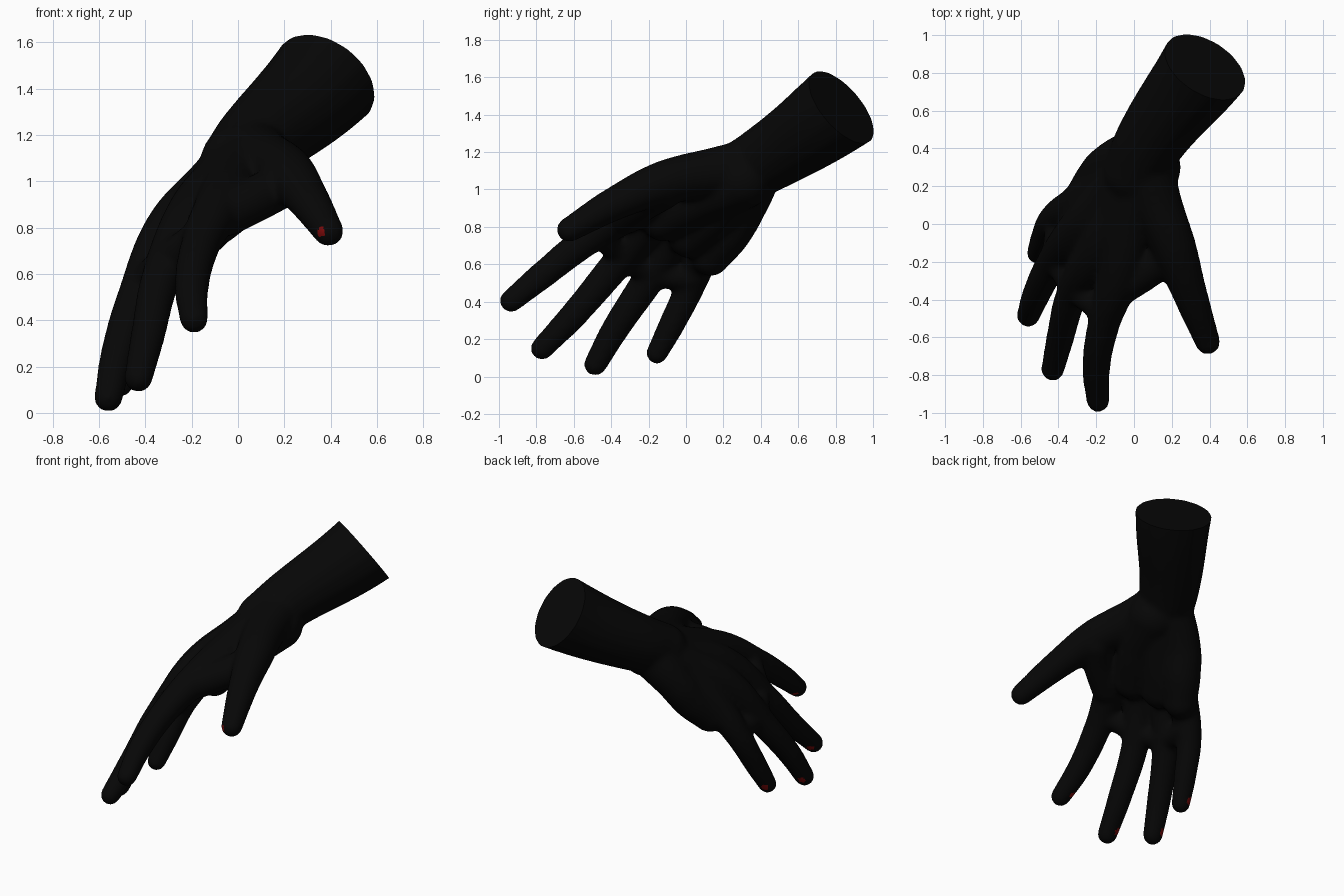
import bpy, bmesh
from mathutils import Vector, Matrix

if "Cube" in bpy.data.objects:
    bpy.data.objects.remove(bpy.data.objects["Cube"], do_unlink=True)


def material(name, color):
    m = bpy.data.materials.new(name)
    m.use_nodes = True
    m.diffuse_color = color
    bsdf = m.node_tree.nodes["Principled BSDF"]
    bsdf.inputs["Base Color"].default_value = color
    bsdf.inputs["Roughness"].default_value = 0.8
    return m


black = material("black skin", (0.002, 0.002, 0.002, 1))
red = material("dark red nail", (0.2, 0.003, 0.003, 1))

wrist = Vector((0.06, 0.37, 1.13))
arm_end = Vector((0.375, 0.83, 1.44))
arm_axis = Vector((0.44, 0.68, 0.58))
nail_spots = []


def add_limb(bm, points, radii):
    """Add a tapered round tube with ball ends."""
    curve = bpy.data.curves.new("limb", "CURVE")
    curve.dimensions = "3D"
    curve.bevel_depth = 1
    curve.bevel_resolution = 6
    curve.use_fill_caps = True
    spline = curve.splines.new("BEZIER")
    spline.bezier_points.add(len(points) - 1)
    for knot, point, radius in zip(spline.bezier_points, points, radii):
        knot.co = point
        knot.radius = radius
        knot.handle_left_type = knot.handle_right_type = "AUTO"
    tube = bpy.data.objects.new("limb", curve)
    bpy.context.collection.objects.link(tube)
    dg = bpy.context.evaluated_depsgraph_get()
    mesh = bpy.data.meshes.new_from_object(tube.evaluated_get(dg))
    bm.from_mesh(mesh)
    bpy.data.objects.remove(tube)
    bpy.data.curves.remove(curve)
    bpy.data.meshes.remove(mesh)
    for end in (0, -1):
        bmesh.ops.create_icosphere(bm, subdivisions=3, radius=radii[end],
                                   matrix=Matrix.Translation(points[end]))


def add_nail(tip, radius, side):
    nail_spots.append(Vector(tip) + Vector(side).normalized() * radius)


def add_finger(bm, knuckle, base, joint, tip, size=1):
    """Add a palm bone and finger, tapering from wrist to tip."""
    bone = (wrist + Vector(knuckle)) / 2
    radii = [r * size for r in (0.15, 0.13, 0.11, 0.086, 0.075, 0.063)]
    add_limb(bm, [wrist, bone, knuckle, base, joint, tip], radii)
    back = (Vector(joint) - Vector(tip)).normalized() * 0.02
    add_nail(Vector(tip) + back, radii[-1], (-0.42, 0.85, -0.25))


bm = bmesh.new()

# Forearm, running past its final cut
add_limb(bm, [(0.0, 0.27, 1.08), (0.08, 0.43, 1.165), arm_end, arm_end + arm_axis * 0.2],
         [0.165, 0.186, 0.24, 0.26])

# Thumb
thumb_tip = (0.39, -0.625, 0.785)
add_limb(bm, [wrist, (0.11, 0.15, 1.09), (0.21, -0.12, 1.035), (0.3, -0.38, 0.925), thumb_tip],
         [0.15, 0.135, 0.12, 0.092, 0.068])
add_nail(thumb_tip, 0.068, (-0.5, -0.85, -0.1))

# Index, middle, ring and little finger
add_finger(bm, (-0.08, -0.28, 0.89), (-0.16, -0.53, 0.73), (-0.2, -0.77, 0.54), (-0.19, -0.935, 0.405))
add_finger(bm, (-0.2, -0.15, 0.86), (-0.33, -0.38, 0.59), (-0.39, -0.6, 0.33), (-0.43, -0.77, 0.15))
add_finger(bm, (-0.29, -0.02, 0.8), (-0.44, -0.22, 0.49), (-0.52, -0.38, 0.25), (-0.56, -0.485, 0.065))
add_finger(bm, (-0.29, 0.11, 0.72), (-0.42, 0.03, 0.5), (-0.48, -0.08, 0.27), (-0.51, -0.155, 0.125), 0.94)

# Heel of the palm along the little finger side
add_limb(bm, [wrist, (-0.13, 0.3, 0.9), (-0.2, 0.22, 0.76), (-0.27, 0.13, 0.64)],
         [0.16, 0.125, 0.122, 0.105])

# Palm filling
add_limb(bm, [(0.09, 0.3, 1.05), (0.02, 0.08, 0.95), (-0.1, -0.12, 0.84)], [0.16, 0.13, 0.12])
add_limb(bm, [(0.0, 0.26, 0.98), (-0.09, 0.15, 0.86), (-0.2, 0.02, 0.75)], [0.13, 0.12, 0.12])

# Webs beside the thumb and between the finger bases
add_limb(bm, [(0.2, -0.12, 0.99), (0.1, -0.22, 0.935), (-0.05, -0.32, 0.86)], [0.1, 0.1, 0.1])
add_limb(bm, [(-0.16, -0.46, 0.77), (-0.31, -0.33, 0.65), (-0.4, -0.17, 0.56), (-0.39, 0.03, 0.53)],
         [0.075, 0.075, 0.075, 0.075])

rough = bpy.data.meshes.new("rough")
bm.to_mesh(rough)
bm.free()
hand = bpy.data.objects.new("hand", rough)
bpy.context.collection.objects.link(hand)

# Fuse the limbs into one skin and soften the joins
remesh = hand.modifiers.new("fuse", "REMESH")
remesh.mode = "VOXEL"
remesh.voxel_size = 0.014
soften = hand.modifiers.new("soften", "SMOOTH")
soften.factor = 0.5
soften.iterations = 16
dg = bpy.context.evaluated_depsgraph_get()
skin = bpy.data.meshes.new_from_object(hand.evaluated_get(dg))
hand.modifiers.clear()
hand.data = skin
bpy.data.meshes.remove(rough)
skin.name = "hand"
skin.materials.clear()
skin.materials.append(black)
skin.materials.append(red)

# Flat cut at the forearm end
bm = bmesh.new()
bm.from_mesh(skin)
cut = bmesh.ops.bisect_plane(bm, geom=bm.verts[:] + bm.edges[:] + bm.faces[:],
                             plane_co=arm_end, plane_no=arm_axis, clear_outer=True)
rim = [e for e in cut["geom_cut"] if isinstance(e, bmesh.types.BMEdge)]
bmesh.ops.contextual_create(bm, geom=rim)
bmesh.ops.recalc_face_normals(bm, faces=bm.faces[:])

# Small nail patches beside the finger tips
for f in bm.faces:
    center = f.calc_center_median()
    f.material_index = int(any((center - spot).length < 0.024 for spot in nail_spots))
bm.to_mesh(skin)
bm.free()

# Smooth shading with a sharp rim
bpy.ops.object.select_all(action="DESELECT")
hand.select_set(True)
bpy.context.view_layer.objects.active = hand
bpy.ops.object.shade_smooth_by_angle(angle=0.7)
